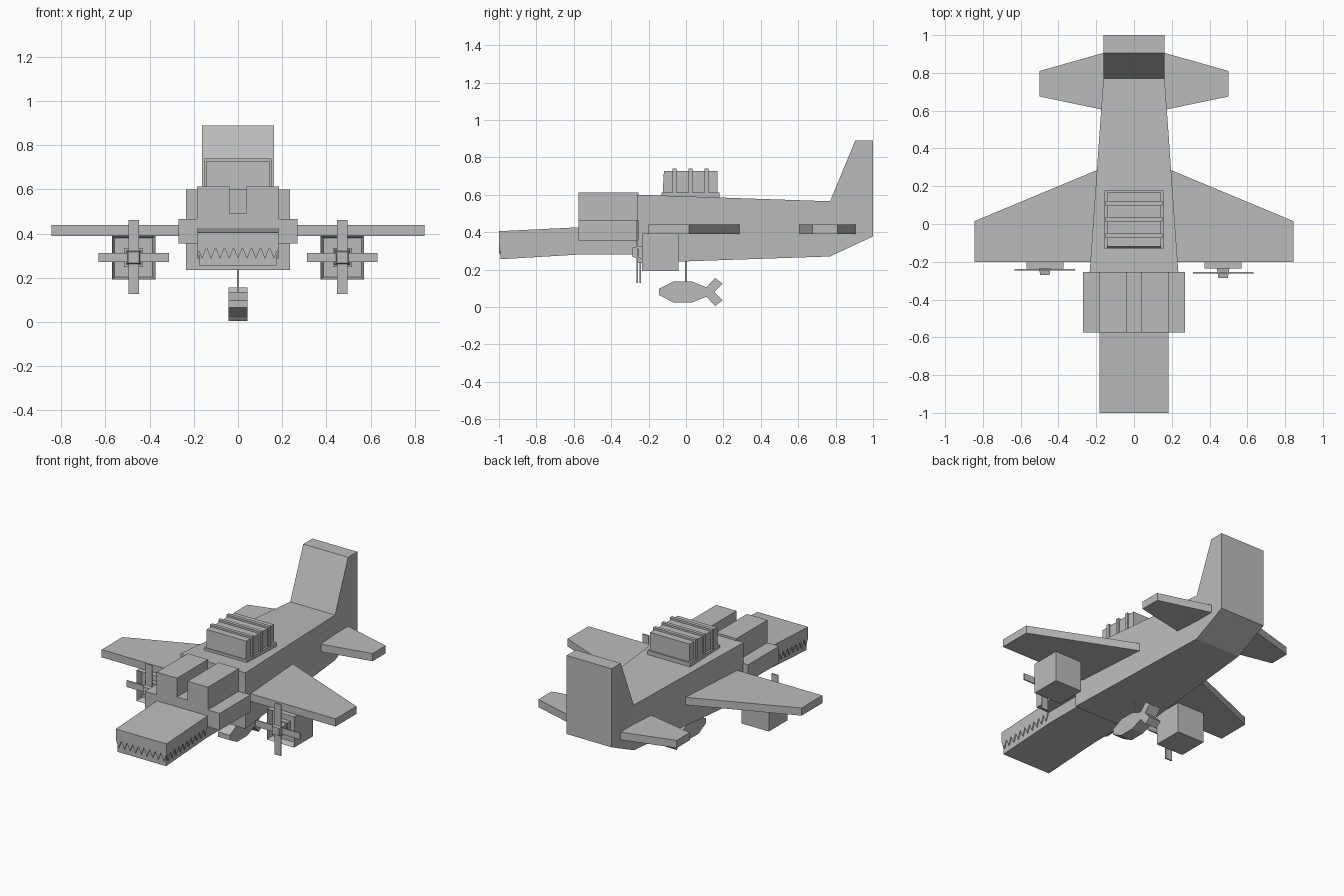
import bpy, bmesh
from mathutils import Vector

cube = bpy.data.objects.get("Cube")
if cube:
    bpy.data.objects.remove(cube, do_unlink=True)

GREY = (0.5, 0.5, 0.5, 1)
mat = bpy.data.materials.new("plain_grey")
mat.use_nodes = True
mat.diffuse_color = GREY
mat.node_tree.nodes["Principled BSDF"].inputs["Base Color"].default_value = GREY


def finish(name, bm):
    bmesh.ops.recalc_face_normals(bm, faces=bm.faces)
    me = bpy.data.meshes.new(name)
    bm.to_mesh(me)
    bm.free()
    me.materials.append(mat)
    ob = bpy.data.objects.new(name, me)
    bpy.context.collection.objects.link(ob)
    return ob


def loft(name, side_a, side_b):
    """Solid between two matching outlines."""
    bm = bmesh.new()
    a = [bm.verts.new(p) for p in side_a]
    b = [bm.verts.new(p) for p in side_b]
    bm.faces.new(a)
    bm.faces.new(b)
    for i in range(len(a)):
        j = (i + 1) % len(a)
        bm.faces.new((a[i], a[j], b[j], b[i]))
    return finish(name, bm)


def side_profile(name, pts, half):
    """Outline in y, z; half is a width, or a function of y."""
    w = half if callable(half) else lambda y: half
    return loft(name, [(-w(y), y, z) for y, z in pts], [(w(y), y, z) for y, z in pts])


def plan(name, pts, z0, z1):
    return loft(name, [(x, y, z0) for x, y in pts], [(x, y, z1) for x, y in pts])


def box(name, x0, x1, y0, y1, z0, z1):
    return plan(name, [(x0, y0), (x1, y0), (x1, y1), (x0, y1)], z0, z1)


def teeth(name, start, end, inward, count, depth):
    """Row of thin triangles hanging from a line."""
    start, end, inward = Vector(start), Vector(end), Vector(inward)
    bm = bmesh.new()
    step = (end - start) / count
    for i in range(count):
        p = start + step * i
        tri = [p, p + step, p + step / 2 - Vector((0, 0, depth))]
        a = [bm.verts.new(q) for q in tri]
        b = [bm.verts.new(q + inward) for q in tri]
        bm.faces.new(a)
        bm.faces.new(b)
        for k in range(3):
            m = (k + 1) % 3
            bm.faces.new((a[k], a[m], b[m], b[k]))
    return finish(name, bm)


# Tapered fuselage with the thick tail fin
def body_half(y):
    return 0.235 - 0.073 * min(1, (y + 0.26) / 1.03)


side_profile("fuselage", [(-0.26, 0.235), (0.77, 0.27), (0.77, 0.565), (-0.26, 0.60)], body_half)
side_profile("tail_fin", [(0.77, 0.27), (1.0, 0.377), (1.0, 0.89), (0.905, 0.89), (0.77, 0.565)], 0.162)

# Head with twin raised canopies
box("head_block", -0.27, 0.27, -0.575, -0.255, 0.355, 0.465)
box("head_centre", -0.185, 0.185, -0.575, -0.255, 0.46, 0.49)
for s, tag in ((1, "left"), (-1, "right")):
    box(tag + "_canopy", *sorted((s * 0.038, s * 0.185)), -0.575, -0.255, 0.485, 0.613)

# Jaws and teeth
side_profile("upper_jaw", [(-1, 0.335), (-0.57, 0.356), (-0.57, 0.426), (-1, 0.405)], 0.183)
side_profile("lower_jaw", [(-0.993, 0.255), (-0.575, 0.28), (-0.25, 0.28),
                           (-0.25, 0.356), (-0.575, 0.356), (-0.993, 0.336)], 0.176)
teeth("front_teeth", (-0.183, -1, 0.336), (0.183, -1, 0.336), (0, 0.008, 0), 9, 0.05)
for s, tag in ((1, "left"), (-1, "right")):
    teeth(tag + "_teeth", (s * 0.183, -1, 0.336), (s * 0.183, -0.575, 0.356),
          (-s * 0.008, 0, 0), 10, 0.05)

# Wings, tailplanes and engines, mirrored
for s, tag in ((1, "left"), (-1, "right")):
    plan(tag + "_wing", [(s * x, y) for x, y in
                         ((0.1, -0.2), (0.845, -0.2), (0.845, 0.015), (0.197, 0.285), (0.1, 0.285))],
         0.39, 0.44)
    plan(tag + "_tailplane", [(s * x, y) for x, y in
                              ((0.1, 0.605), (0.165, 0.605), (0.5, 0.675), (0.5, 0.81), (0.165, 0.905), (0.1, 0.905))],
         0.39, 0.44)

    # Engine box with a recessed front
    cx, cz = s * 0.472, 0.292
    eng = box(tag + "_engine", cx - 0.098, cx + 0.098, -0.235, -0.04, 0.192, 0.392)
    bm = bmesh.new()
    bm.from_mesh(eng.data)
    front = min(bm.faces, key=lambda f: f.calc_center_median().y)
    bmesh.ops.inset_region(bm, faces=[front], thickness=0.017)
    for v in front.verts:
        v.co.y += 0.04
    bm.to_mesh(eng.data)
    bm.free()

    # Tapered hub and crossed blades
    def ring(r, y):
        return [(cx + a * r, y, cz + b * r) for a, b in ((-1, -1), (1, -1), (1, 1), (-1, 1))]

    py = -0.252 - s * 0.008
    box(tag + "_engine_core", cx - 0.043, cx + 0.043, -0.225, -0.19, cz - 0.043, cz + 0.043)
    loft(tag + "_hub", ring(0.025, py - 0.025), ring(0.036, py + 0.04))
    box(tag + "_blade_upright", cx - 0.023, cx + 0.023, py - 0.004, py + 0.004, cz - 0.165, cz + 0.17)
    box(tag + "_blade_level", cx - 0.16, cx + 0.16, py - 0.003, py + 0.005, cz - 0.021, cz + 0.021)

# Ribbed block on the back
box("vent_base", -0.155, 0.155, -0.13, 0.178, 0.57, 0.612)
side_profile("vent_block", [(-0.125, 0.6), (0.168, 0.6), (0.168, 0.728), (-0.118, 0.728)], 0.143)
for i, y in enumerate((-0.062, 0.025, 0.11)):
    box("vent_rib_%d" % (i + 1), -0.152, 0.152, y - 0.011, y + 0.011, 0.6, 0.74)

# Hanging bomb
box("bomb_rod", -0.005, 0.005, -0.005, 0.005, 0.12, 0.25)
side_profile("bomb", [(-0.145, 0.065), (-0.07, 0.025), (0.035, 0.025), (0.11, 0.055), (0.155, 0.005),
                      (0.195, 0.035), (0.152, 0.08), (0.195, 0.125), (0.155, 0.155), (0.11, 0.105),
                      (0.035, 0.135), (-0.07, 0.135), (-0.145, 0.097)], 0.042)
